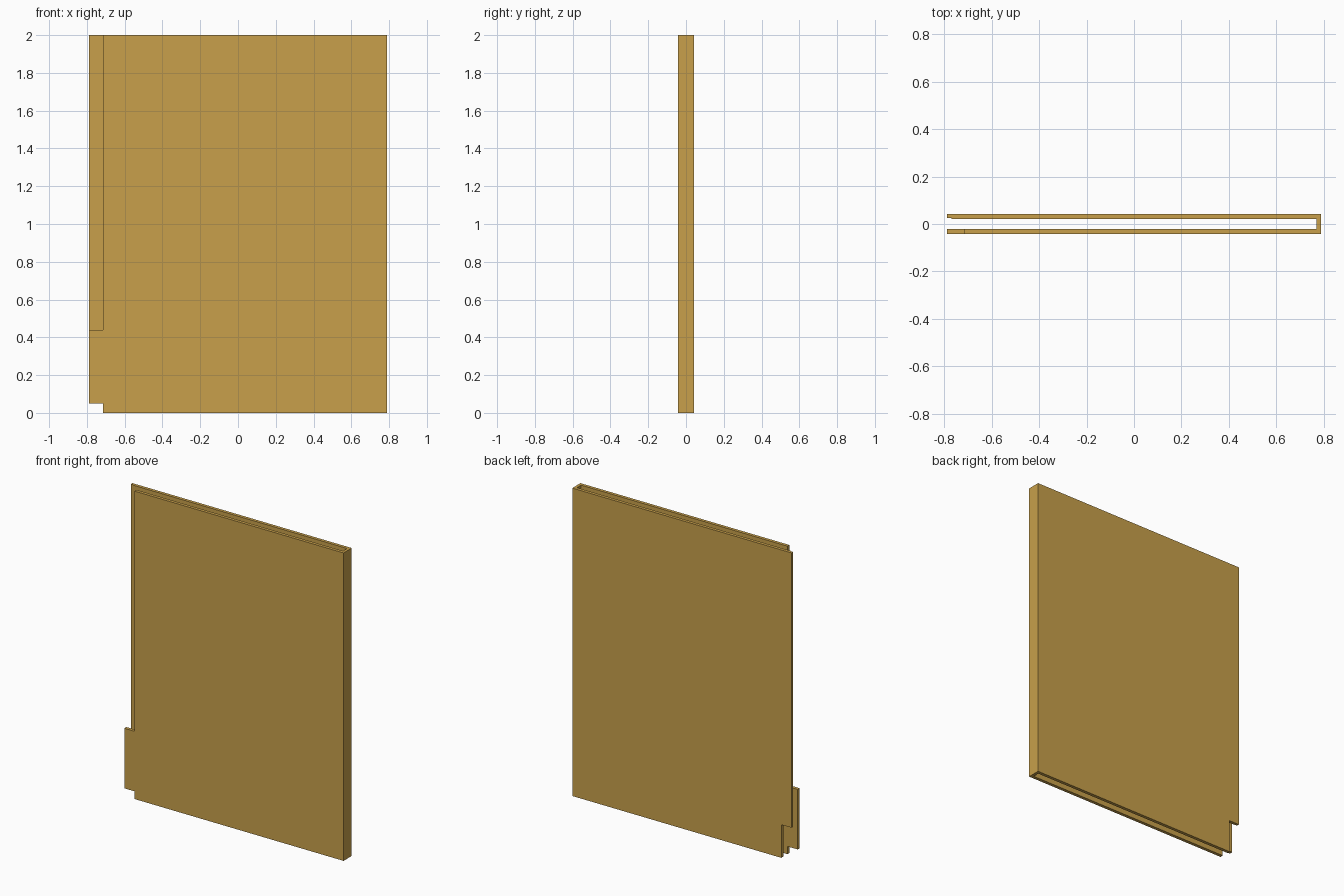
import bpy, bmesh

if "Cube" in bpy.data.objects:
    bpy.data.objects.remove(bpy.data.objects["Cube"])

mat = bpy.data.materials.new("golden tan")
mat.diffuse_color = (0.578, 0.352, 0.07, 1)
mat.use_nodes = True
mat.node_tree.nodes["Principled BSDF"].inputs["Base Color"].default_value = mat.diffuse_color


def panel(name, outline, y0, y1):
    """Extrude an (x, z) outline from y0 to y1."""
    bm = bmesh.new()
    face = bm.faces.new([bm.verts.new((x, y0, z)) for x, z in outline])
    out = bmesh.ops.extrude_face_region(bm, geom=[face])
    moved = [v for v in out["geom"] if isinstance(v, bmesh.types.BMVert)]
    bmesh.ops.translate(bm, verts=moved, vec=(0, y1 - y0, 0))
    bmesh.ops.recalc_face_normals(bm, faces=bm.faces)
    mesh = bpy.data.meshes.new(name)
    bm.to_mesh(mesh)
    bm.free()
    mesh.materials.append(mat)
    obj = bpy.data.objects.new(name, mesh)
    bpy.context.collection.objects.link(obj)
    return obj


L, R, N = -0.788, 0.788, -0.714   # left edge, right edge, notch line
IN, OUT = 0.021, 0.042            # inner and outer half thickness
W = R - 0.019                     # inside of the end wall

# front sheet with a tab on its left edge
panel("front_panel", [(N, 0), (R, 0), (R, 2), (N, 2), (N, 0.44),
                      (L, 0.44), (L, 0.05), (N, 0.05)], -OUT, -IN)

# back sheet with a notch at its lower left corner, and its thin inner layer
panel("back_panel", [(N, 0), (R, 0), (R, 2), (L, 2), (L, 0.215), (N, 0.215)],
      0.025, OUT)
panel("back_liner", [(N, 0), (W, 0), (W, 2), (-0.77, 2), (-0.77, 0.215),
                     (N, 0.215)], IN, 0.025)

# closed right end joining both sheets
panel("end_wall", [(W, 0), (R, 0), (R, 2), (W, 2)], -IN, 0.025)
